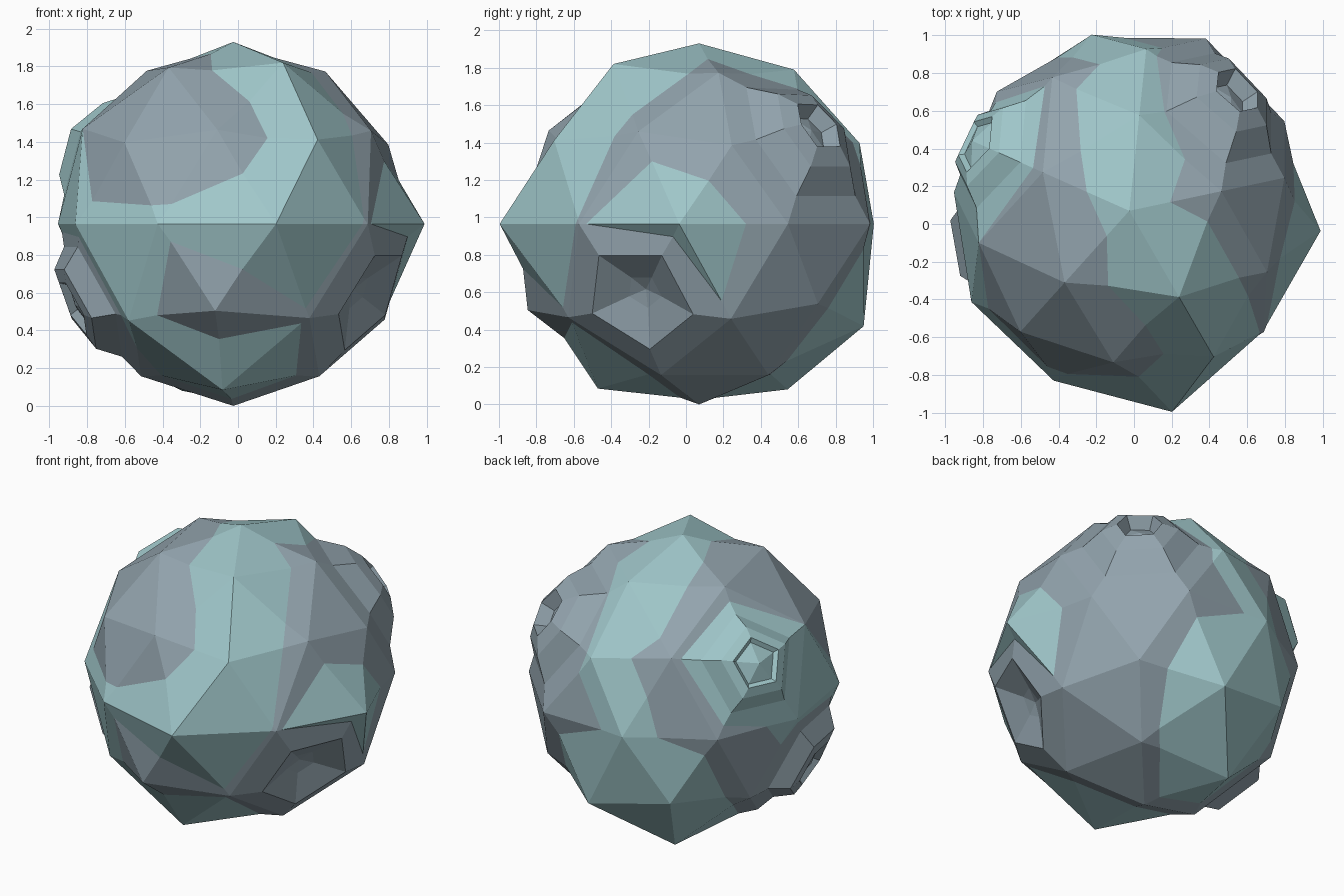
import bpy, bmesh, math
from mathutils import Vector

if "Cube" in bpy.data.objects:
    bpy.data.objects.remove(bpy.data.objects["Cube"])

CENTRE = Vector((-0.025, 0.07, 0.965))
# vertex rings of a subdivided icosahedron: latitude, first azimuth, count
RINGS = [(90, 0, 1), (58.28, -60, 5), (31.72, -24, 5), (26.57, -60, 5), (0, -78, 10),
         (-26.57, -24, 5), (-31.72, -60, 5), (-58.28, -24, 5), (-90, 0, 1)]


def direction(lat, az):
    a, b = math.radians(lat), math.radians(az)
    return Vector((math.cos(a) * math.cos(b), math.cos(a) * math.sin(b), math.sin(a)))


def add_crater(bm, lat, az, profile, floor):
    """Replace the fan round one vertex by rings (fraction of fan, height)."""
    d = direction(lat, az)
    v = max(bm.verts, key=lambda p: p.co.normalized().dot(d))
    c = v.co.copy()
    n = c.normalized()
    u = n.orthogonal().normalized()
    w = n.cross(u)
    ring = sorted((e.other_vert(v) for e in v.link_edges),
                  key=lambda p: math.atan2((p.co - c).dot(w), (p.co - c).dot(u)))
    base = [p.co.copy() for p in ring]
    bmesh.ops.delete(bm, geom=[v], context='VERTS')
    k = len(ring)
    for f, h in profile:
        new = [bm.verts.new(c.lerp(b, f) + n * h) for b in base]
        for i in range(k):
            j = (i + 1) % k
            bm.faces.new((ring[i], ring[j], new[j], new[i]))
        ring = new
    mid = bm.verts.new(c + n * floor)
    for i in range(k):
        bm.faces.new((ring[i], ring[(i + 1) % k], mid))


def shell(name, colour, radii, craters):
    bm = bmesh.new()
    bmesh.ops.create_icosphere(bm, subdivisions=2, radius=1)
    turn = math.radians(12)
    table = [(direction(lat, az + 360 / n * i), r)
             for (lat, az, n), row in zip(RINGS, radii) for i, r in enumerate(row)]
    for v in bm.verts:
        x, y, z = v.co
        p = Vector((x * math.cos(turn) - y * math.sin(turn),
                    x * math.sin(turn) + y * math.cos(turn), z)).normalized()
        v.co = p * max(table, key=lambda t: t[0].dot(p))[1]
    for c in craters:
        add_crater(bm, *c)
    bmesh.ops.recalc_face_normals(bm, faces=bm.faces)
    me = bpy.data.meshes.new(name)
    bm.to_mesh(me)
    bm.free()
    ob = bpy.data.objects.new(name, me)
    ob.location = CENTRE
    bpy.context.collection.objects.link(ob)
    mat = bpy.data.materials.new(name)
    mat.diffuse_color = colour
    mat.use_nodes = True
    mat.node_tree.nodes["Principled BSDF"].inputs["Base Color"].default_value = mat.diffuse_color
    me.materials.append(mat)


# grey rock with a sunken pit and two raised craters
shell("grey_rock", (0.29, 0.37, 0.42, 1), [
    [.94],
    [.93, .95, .93, .955, .975],
    [.94, .97, .96, .96, .95],
    [.93, .94, .95, .90, .965],
    [.99, .96, .95, .95, 1.0, .94, .945, .92, .94, .965],
    [.94, .955, .93, .94, 1.03],
    [.95, .965, .93, .95, .94],
    [.95, .95, .93, .95, .93],
    [.965]],
    [(-26.57, -24, [(.62, .02), (.2, -.11)], -.16),
     (31.72, 48, [(.72, .01), (.48, .08), (.28, .09), (.2, -.01)], -.02),
     (-26.57, -168, [(.72, .01), (.52, .09), (.34, .08), (.26, .03)], .02)])

# teal rock showing through wherever it bulges out
shell("teal_rock", (0.35, 0.57, 0.59, 1), [
    [.965],
    [1.005, .92, .97, .93, .93],
    [.91, .90, .945, .96, .88],
    [1.0, .89, .965, .96, .90],
    [1.09, .955, 1.02, .91, .96, .955, .92, .935, .967, .986],
    [.72, .90, 1.0, .85, .95],
    [.94, .95, 1.04, .92, .975],
    [.92, .92, 1.04, .92, 1.035],
    [.94]],
    [(26.57, 156, [(.66, .02), (.48, .085), (.34, .09), (.28, .06)], .06)])
